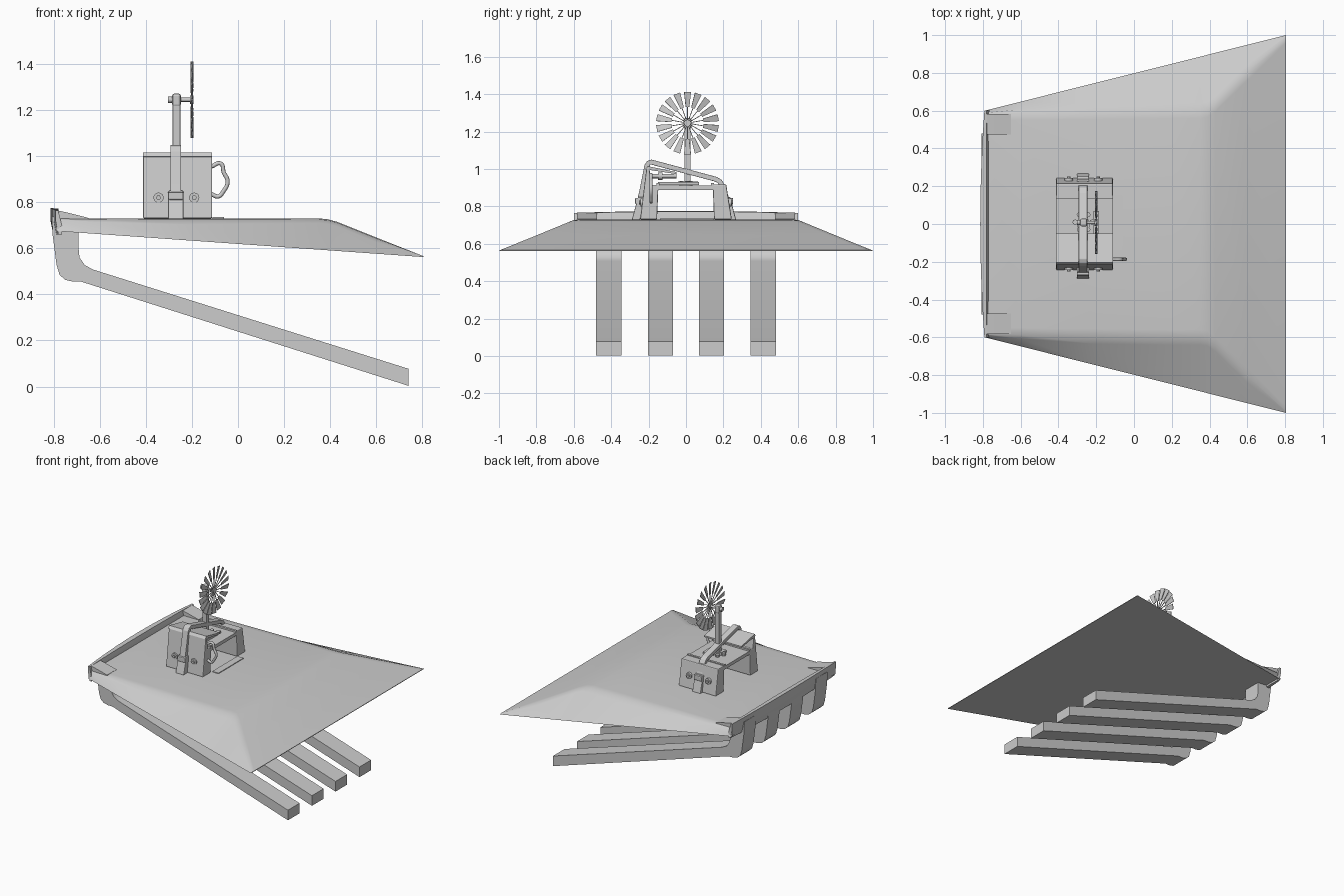
import bpy, bmesh, math
from mathutils import Vector, Matrix

cube = bpy.data.objects.get("Cube")
if cube:
    bpy.data.objects.remove(cube, do_unlink=True)

grey = bpy.data.materials.new("plain grey")
grey.use_nodes = True
grey.diffuse_color = (0.604, 0.604, 0.604, 1)
grey.node_tree.nodes["Principled BSDF"].inputs["Base Color"].default_value = grey.diffuse_color


def finish(name, bm, bevel=0, segs=2, smooth=False):
    bmesh.ops.recalc_face_normals(bm, faces=bm.faces)
    me = bpy.data.meshes.new(name)
    bm.to_mesh(me)
    bm.free()
    me.materials.append(grey)
    ob = bpy.data.objects.new(name, me)
    bpy.context.collection.objects.link(ob)
    if bevel:
        mod = ob.modifiers.new("bevel", "BEVEL")
        mod.width, mod.segments, mod.limit_method = bevel, segs, "ANGLE"
    if smooth:
        bpy.ops.object.select_all(action="DESELECT")
        bpy.context.view_layer.objects.active = ob
        ob.select_set(True)
        bpy.ops.object.shade_smooth_by_angle(angle=math.radians(35))
    return ob


def loft(name, rings, **kw):
    """Skin a row of equal closed rings and cap both ends."""
    bm = bmesh.new()
    rows = [[bm.verts.new(p) for p in ring] for ring in rings]
    n = len(rows[0])
    for a, b in zip(rows, rows[1:]):
        for i in range(n):
            bm.faces.new((a[i], a[(i + 1) % n], b[(i + 1) % n], b[i]))
    bm.faces.new(rows[0])
    bm.faces.new(rows[-1])
    return finish(name, bm, **kw)


def prism(name, pts, axis, lo, hi, **kw):
    """Extrude an (x, z) profile along y, or a (y, z) profile along x."""
    place = (lambda p, t: (p[0], t, p[1])) if axis == "y" else (lambda p, t: (t, p[0], p[1]))
    return loft(name, [[place(p, t) for p in pts] for t in (lo, hi)], **kw)


def box(name, x, y, z, **kw):
    return prism(name, [(x[0], z[0]), (x[1], z[0]), (x[1], z[1]), (x[0], z[1])], "y", *y, **kw)


def rod(name, a, b, r, sides=12):
    a, b = Vector(a), Vector(b)
    d = b - a
    bm = bmesh.new()
    mat = Matrix.Translation((a + b) / 2) @ d.to_track_quat("Z", "Y").to_matrix().to_4x4()
    bmesh.ops.create_cone(bm, cap_ends=True, segments=sides, radius1=r, radius2=r,
                          depth=d.length, matrix=mat)
    return finish(name, bm, smooth=True)


def tube(name, pts, r, cyclic=False):
    cu = bpy.data.curves.new(name, "CURVE")
    cu.dimensions = "3D"
    cu.bevel_depth, cu.bevel_resolution, cu.use_fill_caps = r, 2, True
    cu.resolution_u = 6
    sp = cu.splines.new("BEZIER")
    sp.bezier_points.add(len(pts) - 1)
    for bp, p in zip(sp.bezier_points, pts):
        bp.co = p
        bp.handle_left_type = bp.handle_right_type = "AUTO"
    sp.use_cyclic_u = cyclic
    cu.materials.append(grey)
    ob = bpy.data.objects.new(name, cu)
    bpy.context.collection.objects.link(ob)
    return ob


# Palm: flat plateau with side slopes that widen toward +x
def section(x, half_low, z_low, half_top, z_top):
    ease = min(0.05, (half_low - half_top) * 0.4)
    drop = ease * (z_top - z_low) / max(half_low - half_top, 0.1)
    right = [(half_low, z_low), (half_top + ease, z_top - drop * 0.9),
             (half_top + ease * 0.3, z_top - drop * 0.2), (half_top - 0.03, z_top)]
    return [(x, y, z) for y, z in right] + [(x, -y, z) for y, z in reversed(right)]


rings = []
for x, half_top, z_top in [(-0.79, 0.58, 0.73), (-0.6, 0.58, 0.73), (-0.2, 0.585, 0.73),
                           (0.2, 0.59, 0.73), (0.35, 0.59, 0.73), (0.39, 0.595, 0.726),
                           (0.43, 0.625, 0.715), (0.6, 0.79, 0.647), (0.805, 0.99, 0.566)]:
    t = (x + 0.79) / 1.595
    rings.append(section(x, 0.6 + 0.4 * t, 0.675 - 0.113 * t, half_top, z_top))
loft("palm_slab", rings, smooth=True)

# Raised, gently bowed wall along the -x end
wall = []
for i in range(-12, 13):
    y = i * 0.05
    bow = 1 - (y / 0.6) ** 2
    out = -0.792 - 0.022 * bow
    wall.append([(out + 0.012, y, 0.66), (out, y, 0.72), (out, y, 0.765 + 0.01 * bow),
                 (-0.78, y, 0.764 + 0.008 * bow), (-0.765, y, 0.7), (-0.765, y, 0.66)])
loft("end_wall", wall, smooth=True)

# Corner ramps behind the wall
for side, tag in ((1, "left"), (-1, "right")):
    prism(f"corner_ramp_{tag}", [(-0.79, 0.7), (-0.79, 0.766), (-0.74, 0.755), (-0.65, 0.732), (-0.65, 0.7)],
          "y", side * 0.475, side * 0.583)

# Four bent fingers under the palm
finger = [(-0.808, 0.74), (-0.805, 0.66), (-0.788, 0.53), (-0.775, 0.485), (-0.75, 0.463), (-0.715, 0.455),
          (-0.68, 0.455), (0.74, 0.003), (0.74, 0.077), (-0.63, 0.508), (-0.665, 0.527),
          (-0.688, 0.56), (-0.692, 0.6), (-0.692, 0.69)]
for i, y in enumerate((-0.413, -0.136, 0.136, 0.413)):
    prism(f"finger_{i + 1}", finger, "y", y - 0.067, y + 0.067, smooth=True)

# Hut: two leaning end blocks, a deck, a tall front wall and a tilted lid
X0, X1 = -0.412, -0.112
prism("front_block", [(-0.245, 0.73), (-0.212, 1.0), (-0.195, 1.0), (-0.185, 0.915),
                      (-0.147, 0.915), (-0.155, 0.73)], "x", X0, X1, bevel=0.006)
prism("back_block", [(0.245, 0.73), (0.215, 0.918), (0.143, 0.918), (0.15, 0.73)],
      "x", X0, X1, bevel=0.006)
box("deck", (X0, X1), (-0.16, 0.15), (0.888, 0.912))
prism("lid", [(-0.218, 0.998), (-0.205, 1.015), (-0.05, 0.983), (-0.05, 0.972)], "x", X0, X1)
box("floor_plate", (-0.11, -0.06), (-0.14, 0.15), (0.728, 0.735))
for y in (-0.15, 0.143):
    box("deck_rail", (X0, X1), (y - 0.008, y + 0.008), (0.91, 0.924))

# Strap folded over the hut, with wider feet and buckles
outer = [(-0.285, 0.725), (-0.25, 0.88), (-0.222, 1.02), (-0.208, 1.042), (-0.185, 1.05),
         (0.165, 0.957), (0.19, 0.942), (0.207, 0.915), (0.235, 0.83), (0.262, 0.725)]


def thicken(path, width):
    inner = []
    for i, p in enumerate(path):
        d = Vector(path[min(i + 1, len(path) - 1)]) - Vector(path[max(i - 1, 0)])
        d.normalize()
        inner.append((p[0] + d.y * width, p[1] - d.x * width))
    return path + inner[::-1]


prism("strap", thicken(outer, 0.026), "x", -0.293, -0.247, bevel=0.004)
for side, top, foot in ((-1, 0.256, 0.29), (1, 0.236, 0.268)):
    prism("strap_foot", [(side * foot, 0.727), (side * top, 0.85), (side * (top - 0.035), 0.85),
                         (side * (foot - 0.045), 0.727)], "x", -0.303, -0.237, bevel=0.005)
    box("strap_buckle", (-0.303, -0.237), sorted((side * (top - 0.03), side * (top + 0.016))),
        (0.81, 0.845), bevel=0.006)

# Round studs on both end blocks
for x in (-0.345, -0.19):
    for side in (-1, 1):
        rod("stud_ring", (x, side * 0.22, 0.82), (x, side * 0.243, 0.82), 0.022, 16)
        rod("stud_pin", (x, side * 0.23, 0.82), (x, side * 0.252, 0.82), 0.01, 10)

# Loop handle on the +x end of the front block
tube("handle", [(-0.115, -0.187, 0.955), (-0.075, -0.187, 0.968), (-0.062, -0.187, 0.93),
                (-0.045, -0.187, 0.89), (-0.065, -0.187, 0.845), (-0.085, -0.187, 0.825),
                (-0.115, -0.187, 0.835)], 0.009)

# Workings on the deck: turntable, star knob and a short shaft
rod("turntable", (-0.267, 0, 0.912), (-0.267, 0, 0.935), 0.035, 16)
for i in range(6):
    a = i * math.tau / 6
    p = (-0.267 + 0.045 * math.cos(a), 0.01 + 0.045 * math.sin(a))
    rod("star_lobe", (*p, 0.915), (*p, 0.932), 0.014, 8)
rod("shaft", (-0.2, -0.185, 0.962), (-0.2, -0.05, 0.962), 0.012)
rod("shaft_collar", (-0.2, -0.15, 0.962), (-0.2, -0.125, 0.962), 0.02)
box("shaft_bracket", (-0.215, -0.185), (-0.15, 0.07), (0.915, 0.93))

# Windmill post, head and axle
HUB = Vector((-0.2, 0.008, 1.245))
box("windmill_post", (-0.284, -0.25), (-0.009, 0.025), (0.91, 1.26), bevel=0.004)
box("windmill_head", (-0.286, -0.248), (-0.013, 0.029), (1.215, 1.272), bevel=0.01)
rod("axle", (-0.3, HUB.y, HUB.z), (-0.195, HUB.y, HUB.z), 0.009)
rod("axle_cap", (-0.303, HUB.y, HUB.z), (-0.285, HUB.y, HUB.z), 0.014)
rod("wheel_hub", (-0.209, HUB.y, HUB.z), (-0.193, HUB.y, HUB.z), 0.018, 16)

# Windmill wheel: thin spokes carrying slightly twisted blades
bm = bmesh.new()
COUNT = 18
for i in range(COUNT):
    spin = Matrix.Translation(HUB) @ Matrix.Rotation(i * math.tau / COUNT, 4, "X")
    for r0, r1, w0, w1, twist in ((0.01, 0.09, 0.002, 0.002, 0), (0.085, 0.167, 0.01, 0.019, 15)):
        m = spin @ Matrix.Rotation(math.radians(twist), 4, "Z")
        lo, hi = [[bm.verts.new(m @ Vector((t, y, z))) for y, z in
                   ((-w0, r0), (w0, r0), (w1, r1), (-w1, r1))] for t in (-0.002, 0.002)]
        bm.faces.new(lo)
        bm.faces.new(hi)
        for k in range(4):
            bm.faces.new((lo[k], lo[(k + 1) % 4], hi[(k + 1) % 4], hi[k]))
finish("windmill_wheel", bm)
